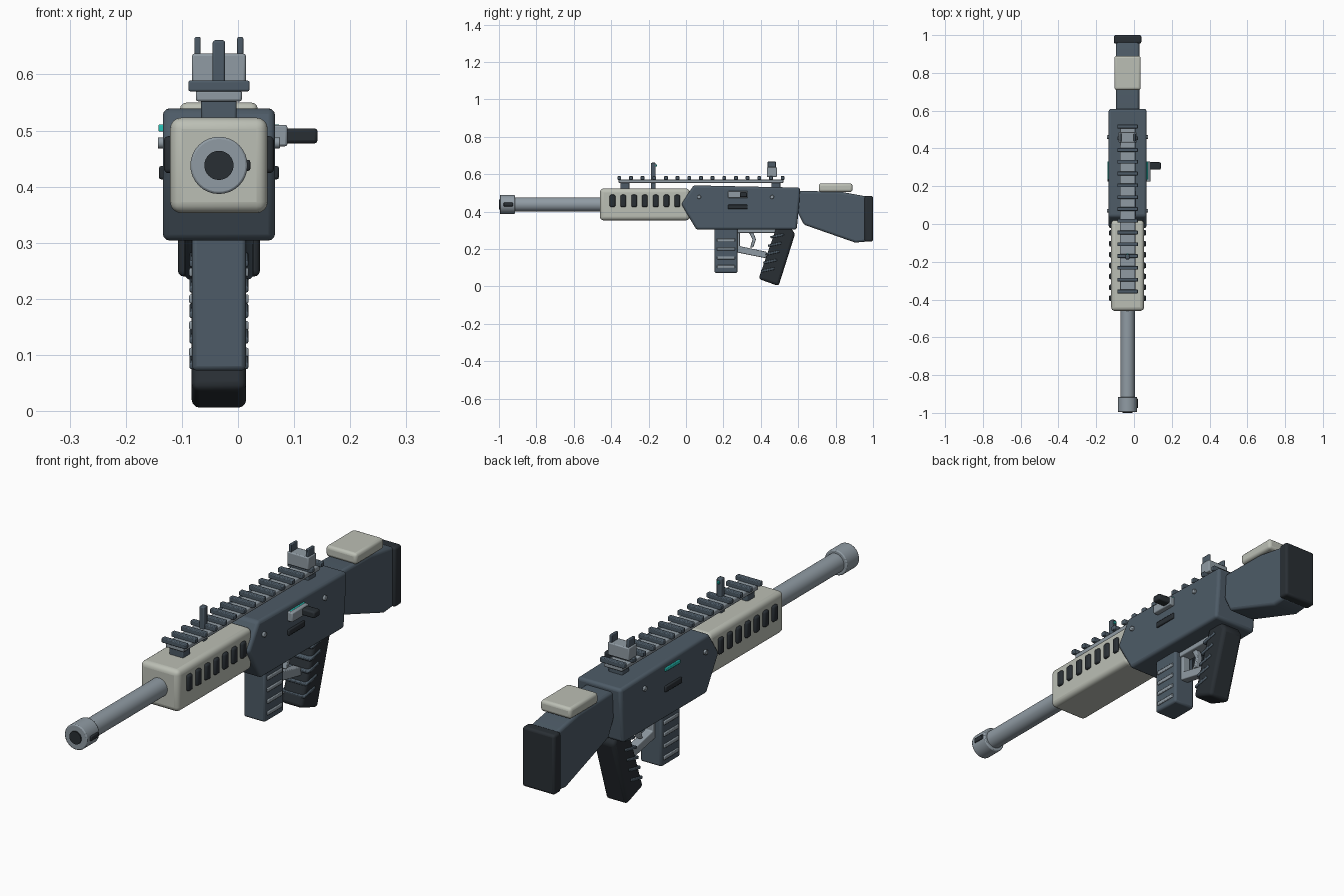
import bpy, bmesh, math
from mathutils import Vector, Matrix

if "Cube" in bpy.data.objects:
    bpy.data.objects.remove(bpy.data.objects["Cube"])

CX = -0.034  # centre plane of the rifle body


def mat(name, rgb):
    m = bpy.data.materials.new(name)
    m.diffuse_color = (*rgb, 1)
    m.use_nodes = True
    m.node_tree.nodes["Principled BSDF"].inputs["Base Color"].default_value = m.diffuse_color
    return m


SLATE = mat("slate", (0.075, 0.105, 0.135))
DARK = mat("dark", (0.022, 0.028, 0.034))
STEEL = mat("steel", (0.28, 0.33, 0.37))
PALE = mat("pale", (0.50, 0.52, 0.46))
TEAL = mat("teal", (0.02, 0.55, 0.48))


def finish(name, bm, material, bevel=0.0, segments=3):
    bmesh.ops.recalc_face_normals(bm, faces=bm.faces)
    me = bpy.data.meshes.new(name)
    bm.to_mesh(me)
    bm.free()
    ob = bpy.data.objects.new(name, me)
    bpy.context.collection.objects.link(ob)
    me.materials.append(material)
    if bevel:
        mod = ob.modifiers.new("bevel", "BEVEL")
        mod.width, mod.segments = bevel, segments
        mod.limit_method, mod.angle_limit = "ANGLE", math.radians(25)
    bpy.ops.object.select_all(action="DESELECT")
    ob.select_set(True)
    bpy.context.view_layer.objects.active = ob
    bpy.ops.object.shade_smooth_by_angle(angle=math.radians(35))
    return ob


def box(name, x, y, z, material, bevel=0.004, segments=2, tilt=0.0):
    """Box from (min, max) ranges, optionally tilted about x."""
    bm = bmesh.new()
    bmesh.ops.create_cube(bm, size=1)
    size = [r[1] - r[0] for r in (x, y, z)]
    mid = Vector([(r[0] + r[1]) / 2 for r in (x, y, z)])
    bm.transform(Matrix.Translation(mid) @ Matrix.Rotation(tilt, 4, "X") @ Matrix.Diagonal((*size, 1)))
    return finish(name, bm, material, bevel, segments)


def mid(w):
    return (CX - w / 2, CX + w / 2)


def prism(name, profile, width, material, bevel=0.01):
    """Side (y, z) outline extruded across x."""
    bm = bmesh.new()
    face = bm.faces.new([bm.verts.new((CX - width / 2, y, z)) for y, z in profile])
    new = bmesh.ops.extrude_face_region(bm, geom=[face])["geom"]
    bmesh.ops.translate(bm, vec=(width, 0, 0), verts=[v for v in new if isinstance(v, bmesh.types.BMVert)])
    return finish(name, bm, material, bevel)


def rod(name, radius, a, b, material, bevel=0.0, sides=32):
    a, b = Vector(a), Vector(b)
    bm = bmesh.new()
    bmesh.ops.create_cone(bm, cap_ends=True, segments=sides, radius1=radius, radius2=radius, depth=(b - a).length)
    rot = (b - a).to_track_quat("Z", "Y").to_matrix().to_4x4()
    bm.transform(Matrix.Translation((a + b) / 2) @ rot)
    return finish(name, bm, material, bevel, 2)


# Barrel and muzzle
BZ = 0.438
rod("barrel", 0.038, (CX, -0.95, BZ), (CX, -0.4, BZ), STEEL)
rod("muzzle_collar", 0.051, (CX, -0.995, BZ), (CX, -0.915, BZ), STEEL, 0.004)
rod("muzzle_bore", 0.026, (CX, -1.0, BZ), (CX, -0.93, BZ), DARK)
box("muzzle_slot", (0.008, 0.022), (-0.975, -0.925), (0.428, 0.448), DARK)

# Handguard with vent slots through both sides
box("handguard", mid(0.174), (-0.46, 0.02), (0.353, 0.523), PALE, 0.02, 4)
for i in range(7):
    y = -0.393 + i * 0.0577
    box(f"vent_{i + 1}", mid(0.196), (y - 0.015, y + 0.015), (0.424, 0.49), DARK, 0.008, 3)

# Receiver
prism("receiver", [(-0.025, 0.44), (0.04, 0.54), (0.61, 0.528), (0.605, 0.44), (0.592, 0.304), (0.055, 0.304)],
      0.2, SLATE, 0.012)
box("side_slot", mid(0.214), (0.225, 0.33), (0.413, 0.437), DARK)
box("status_strip", mid(0.215), (0.235, 0.33), (0.498, 0.511), TEAL, 0.002)
box("bolt_cover", (0.05, 0.088), (0.225, 0.33), (0.472, 0.51), STEEL)
box("bolt_handle", (0.07, 0.142), (0.288, 0.327), (0.477, 0.504), DARK, 0.006)
for i, y in enumerate((0.07, 0.46)):
    rod(f"pin_{i + 1}", 0.01, (CX - 0.109, y, 0.478), (CX + 0.109, y, 0.478), STEEL, 0.002, 16)

# Stock, butt pad and cheek rest
prism("stock", [(0.6, 0.51), (0.82, 0.507), (0.97, 0.48), (0.97, 0.24), (0.905, 0.234), (0.63, 0.33), (0.595, 0.4)],
      0.124, SLATE, 0.012)
box("butt_pad", mid(0.146), (0.955, 1.0), (0.24, 0.483), DARK, 0.01, 3)
box("cheek_rest", mid(0.139), (0.71, 0.89), (0.505, 0.55), PALE, 0.012, 3)

# Magazine
box("magazine", mid(0.096), (0.152, 0.275), (0.072, 0.33), SLATE, 0.008)
for i in range(4):
    z = 0.105 + i * 0.0475
    box(f"magazine_rib_{i + 1}", mid(0.106), (0.166, 0.262), (z - 0.008, z + 0.008), STEEL, 0.003)

# Pistol grip
prism("grip", [(0.485, 0.32), (0.555, 0.32), (0.583, 0.28), (0.495, 0.002), (0.388, 0.04)], 0.097, DARK, 0.014)
for i in range(5):
    y, z = 0.437 + i * 0.0125, 0.088 + i * 0.0455
    box(f"grip_rib_{i + 1}", mid(0.105), (y - 0.037, y + 0.037), (z - 0.006, z + 0.006), SLATE, 0.003, 2,
        math.radians(12))

# Trigger and guard
prism("trigger_guard", [(0.27, 0.305), (0.288, 0.305), (0.288, 0.215), (0.43, 0.185), (0.43, 0.15), (0.27, 0.182)],
      0.036, STEEL, 0.004)
box("trigger_plate", mid(0.05), (0.27, 0.5), (0.285, 0.315), STEEL)
prism("trigger", [(0.335, 0.29), (0.36, 0.29), (0.374, 0.25), (0.36, 0.21), (0.342, 0.207), (0.356, 0.25)],
      0.024, STEEL, 0.003)

# Top rail
box("rail_base", mid(0.082), (-0.36, 0.52), (0.552, 0.572), STEEL)
for i in range(15):
    y = -0.357 + i * 0.0624
    box(f"rail_slat_{i + 1}", mid(0.109), (y - 0.01, y + 0.01), (0.57, 0.589), SLATE, 0.003)
for i, y in enumerate((-0.326, 0.48)):
    box(f"rail_mount_{i + 1}", mid(0.063), (y - 0.024, y + 0.024), (0.51, 0.56), SLATE)

# Sights
box("front_sight", mid(0.022), (-0.187, -0.162), (0.515, 0.661), SLATE)
box("front_sight_dot", mid(0.01), (-0.165, -0.156), (0.64, 0.652), TEAL, 0.002)
box("rear_sight", mid(0.096), (0.432, 0.486), (0.585, 0.637), STEEL)
for side in (-1, 1):
    x = CX + side * 0.038
    box("rear_sight_ear_" + ("left" if side < 0 else "right"), (x - 0.0055, x + 0.0055),
        (0.437, 0.48), (0.625, 0.667), SLATE, 0.003)
